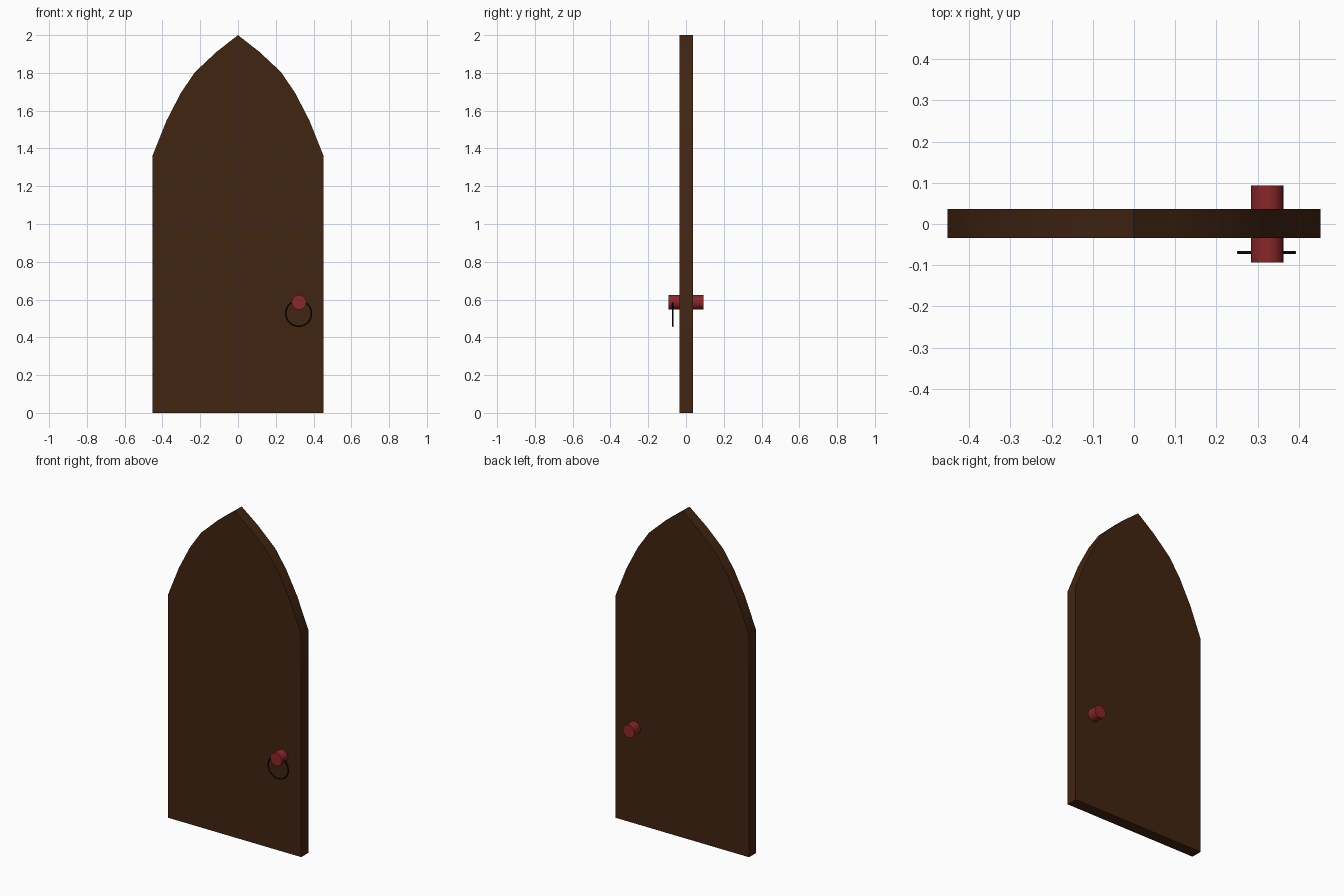
import bpy, bmesh, math

if "Cube" in bpy.data.objects:
    bpy.data.objects.remove(bpy.data.objects["Cube"])


def material(name, color):
    m = bpy.data.materials.new(name)
    m.diffuse_color = (*color, 1)
    m.use_nodes = True
    m.node_tree.nodes["Principled BSDF"].inputs["Base Color"].default_value = m.diffuse_color
    return m


def finish(obj, name, mat):
    obj.name = name
    obj.data.materials.append(mat)
    bpy.ops.object.select_all(action='DESELECT')
    obj.select_set(True)
    bpy.context.view_layer.objects.active = obj
    bpy.ops.object.shade_smooth_by_angle(angle=math.radians(30))


wood = material("dark_wood", (0.055, 0.018, 0.006))
red = material("red_knob", (0.25, 0.02, 0.022))
iron = material("black_iron", (0.004, 0.004, 0.004))

# Door slab: half outline of the pointed arch, mirrored and extruded
half = [(0.452, 0), (0.452, 1.363), (0.377, 1.55), (0.302, 1.695),
        (0.227, 1.805), (0.115, 1.91)]
outline = half + [(0, 2.0)] + [(-x, z) for x, z in reversed(half)]
y_front, y_back = -0.034, 0.036
bm = bmesh.new()
face = bm.faces.new([bm.verts.new((x, y_front, z)) for x, z in outline])
ext = bmesh.ops.extrude_face_region(bm, geom=[face])
bmesh.ops.translate(bm, vec=(0, y_back - y_front, 0),
                    verts=[v for v in ext["geom"] if isinstance(v, bmesh.types.BMVert)])
bmesh.ops.recalc_face_normals(bm, faces=bm.faces)
mesh = bpy.data.meshes.new("door_panel")
bm.to_mesh(mesh)
bm.free()
door = bpy.data.objects.new("door_panel", mesh)
bpy.context.collection.objects.link(door)
finish(door, "door_panel", wood)

# Knob: one spindle running through the door
bpy.ops.mesh.primitive_cylinder_add(vertices=32, radius=0.039, depth=0.186,
                                    location=(0.323, 0, 0.586),
                                    rotation=(math.pi / 2, 0, 0))
finish(bpy.context.object, "knob", red)

# Pull ring hanging from the front of the knob
bpy.ops.mesh.primitive_torus_add(major_segments=48, minor_segments=12,
                                 major_radius=0.068, minor_radius=0.004,
                                 location=(0.321, -0.069, 0.527),
                                 rotation=(math.pi / 2, 0, 0))
finish(bpy.context.object, "pull_ring", iron)
